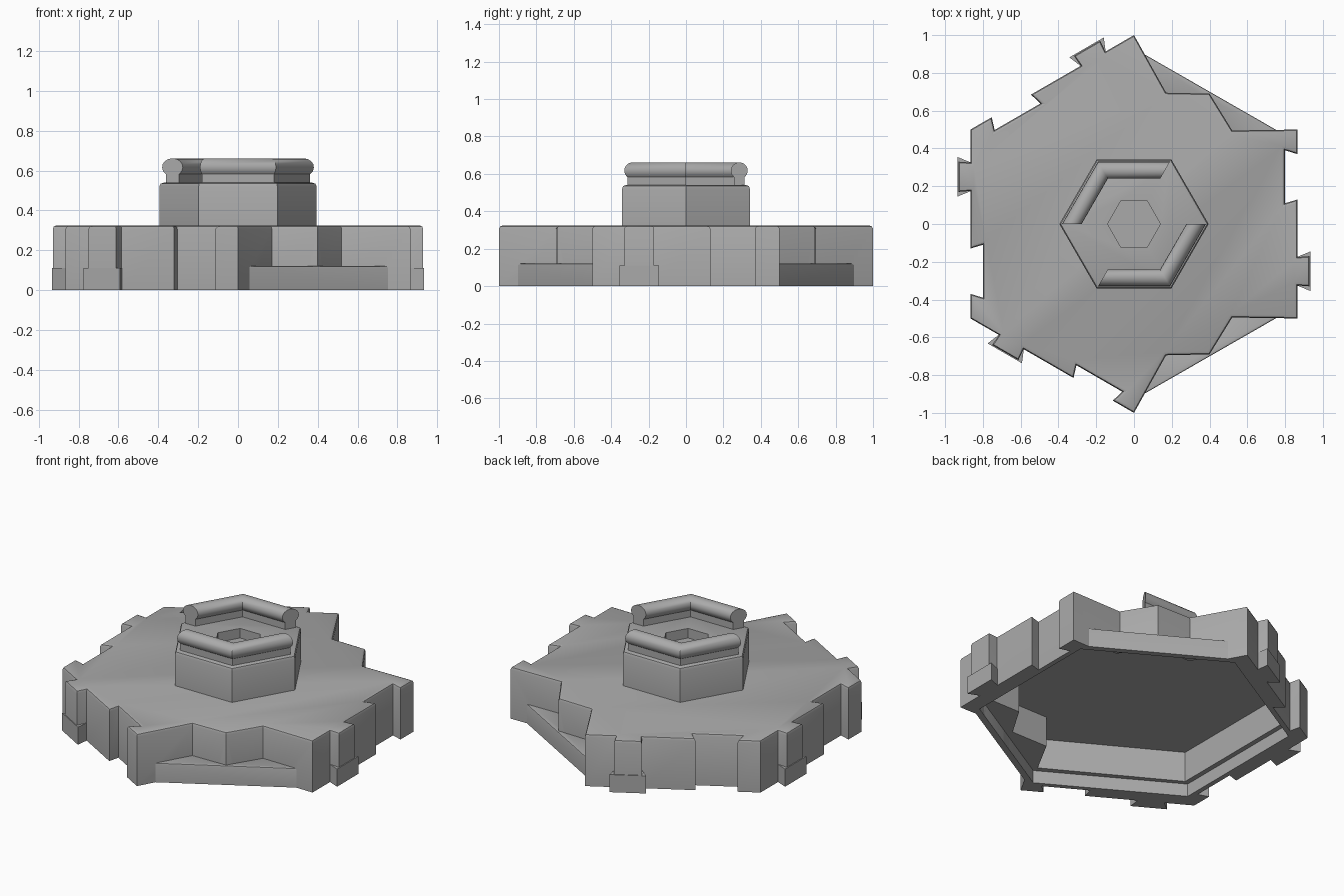
import bpy, bmesh
from math import cos, sin, radians, pi

if "Cube" in bpy.data.objects:
    bpy.data.objects.remove(bpy.data.objects["Cube"])

grey = bpy.data.materials.new("stone grey")
grey.use_nodes = True
COLOUR = (0.4, 0.4, 0.4, 1)
grey.diffuse_color = COLOUR
grey.node_tree.nodes["Principled BSDF"].inputs["Base Color"].default_value = COLOUR


def finish(name, bm):
    bmesh.ops.recalc_face_normals(bm, faces=bm.faces)
    mesh = bpy.data.meshes.new(name)
    bm.to_mesh(mesh)
    bm.free()
    mesh.materials.append(grey)
    ob = bpy.data.objects.new(name, mesh)
    bpy.context.collection.objects.link(ob)
    return ob


def activate(ob):
    bpy.ops.object.select_all(action='DESELECT')
    ob.select_set(True)
    bpy.context.view_layer.objects.active = ob


def prism(name, outline, z0, z1, bevel=0):
    """Upright prism with an optional rounded top rim."""
    bm = bmesh.new()
    base = bm.faces.new([bm.verts.new((x, y, z0)) for x, y in outline])
    up = bmesh.ops.extrude_face_region(bm, geom=[base], use_keep_orig=True)["geom"]
    verts = [v for v in up if isinstance(v, bmesh.types.BMVert)]
    bmesh.ops.translate(bm, verts=verts, vec=(0, 0, z1 - z0))
    if bevel:
        rim = [e for e in bm.edges if all(v.co.z > z1 - 1e-4 for v in e.verts)]
        bmesh.ops.bevel(bm, geom=rim, offset=bevel, segments=2, profile=0.5, affect='EDGES')
    return finish(name, bm)


def carve(ob, *cutters):
    activate(ob)
    for c in cutters:
        m = ob.modifiers.new("carve", 'BOOLEAN')
        m.operation, m.object, m.solver = 'DIFFERENCE', c, 'EXACT'
        bpy.ops.object.modifier_apply(modifier=m.name)


def local(angle, n, t):
    """Point at outward distance n and sideways distance t on a hexagon side."""
    a = radians(angle)
    return (n * cos(a) - t * sin(a), n * sin(a) + t * cos(a))


def hexagon(radius, turn=0):
    return [local(60 * k + turn, radius, 0) for k in range(6)]


TOP, LEDGE, SIDE = 0.325, 0.12, 0.866
LINKED = (0, 120, 180, 240)

# Base outline: linking sides carry a tab and a dovetail notch, the others a zigzag
zigzag = [(0.52, 0.495), (0.4, 0.69), (0.17, 0.695)]
link = [(SIDE, -0.325), (0.93, -0.33), (0.93, -0.17), (SIDE, -0.175),
        (SIDE, 0.13), (0.80, 0.11), (0.80, 0.39), (SIDE, 0.37)]
outline = []
for side in range(0, 360, 60):
    outline.append(local(side - 30, 1, 0))
    if side in LINKED:
        outline += [local(side, n, t) for n, t in link]
    elif side == 60:
        outline += zigzag
    else:
        outline += [(x, -y) for x, y in reversed(zigzag)]
base = prism("base", outline, 0, TOP, 0.018)

# Hollow underside: thin-walled skirt, then a chamber that follows the zigzag
inner = [(0.74, 0.43), (0.49, 0.43), (0.37, 0.63), (0.12, 0.63), (0, 0.85), (-0.74, 0.43)]
skirt_cut = prism("skirt_cutter", hexagon(0.77 / SIDE, 30), -0.1, 0.08)
chamber_cut = prism("chamber_cutter", inner + [(x, -y) for x, y in reversed(inner)], -0.1, 0.27)
carve(base, chamber_cut, skirt_cut)

# Low ledges in front of the zigzags
parts = [base]
for name, s in (("back_ledge", 1), ("front_ledge", -1)):
    shape = [(0.04, 0.907), (0.12, 0.7), (0.17, 0.66), (0.38, 0.66), (0.5, 0.48), (0.76, 0.48), (0.755, 0.497)]
    ledge = prism(name, [(x, s * y) for x, y in shape], 0, LEDGE, 0.008)
    carve(ledge, skirt_cut)
    parts.append(ledge)

# Flared feet below the tabs
for side in LINKED:
    foot = [(0.85, -0.32), (0.935, -0.355), (0.935, -0.145), (0.85, -0.18)]
    parts.append(prism(f"tab_foot_{side}", [local(side, n, t) for n, t in foot], 0, 0.11))

# Raised hexagonal pedestal with a shallow socket
pedestal = prism("pedestal", hexagon(0.395), TOP - 0.03, 0.54, 0.02)
socket_cut = prism("socket_cutter", hexagon(0.14), 0.48, 0.7)
carve(pedestal, socket_cut)
parts.append(pedestal)

# Parapets: thin wall with a rounded rail, mitred around one hexagon corner
head = [radians(-50 + 280 * i / 12) for i in range(13)]
profile = [(0.285 + 0.045 * cos(a), 0.617 + 0.045 * sin(a)) for a in head]
profile += [(0.256, 0.53), (0.314, 0.53)]
for name, start in (("back_parapet", 60), ("front_parapet", 240)):
    bm = bmesh.new()
    rings = []
    for angle in (start, start + 60, start + 120):
        rings.append([bm.verts.new((*local(angle, n / SIDE, 0), z)) for n, z in profile])
    for a, b in zip(rings, rings[1:]):
        for i in range(len(a)):
            j = (i + 1) % len(a)
            bm.faces.new((a[i], a[j], b[j], b[i]))
    bm.faces.new(rings[0])
    bm.faces.new(rings[-1])
    parts.append(finish(name, bm))

for cutter in (skirt_cut, chamber_cut, socket_cut):
    bpy.data.objects.remove(cutter)
for ob in parts:
    activate(ob)
    bpy.ops.object.shade_smooth_by_angle(angle=radians(35))
